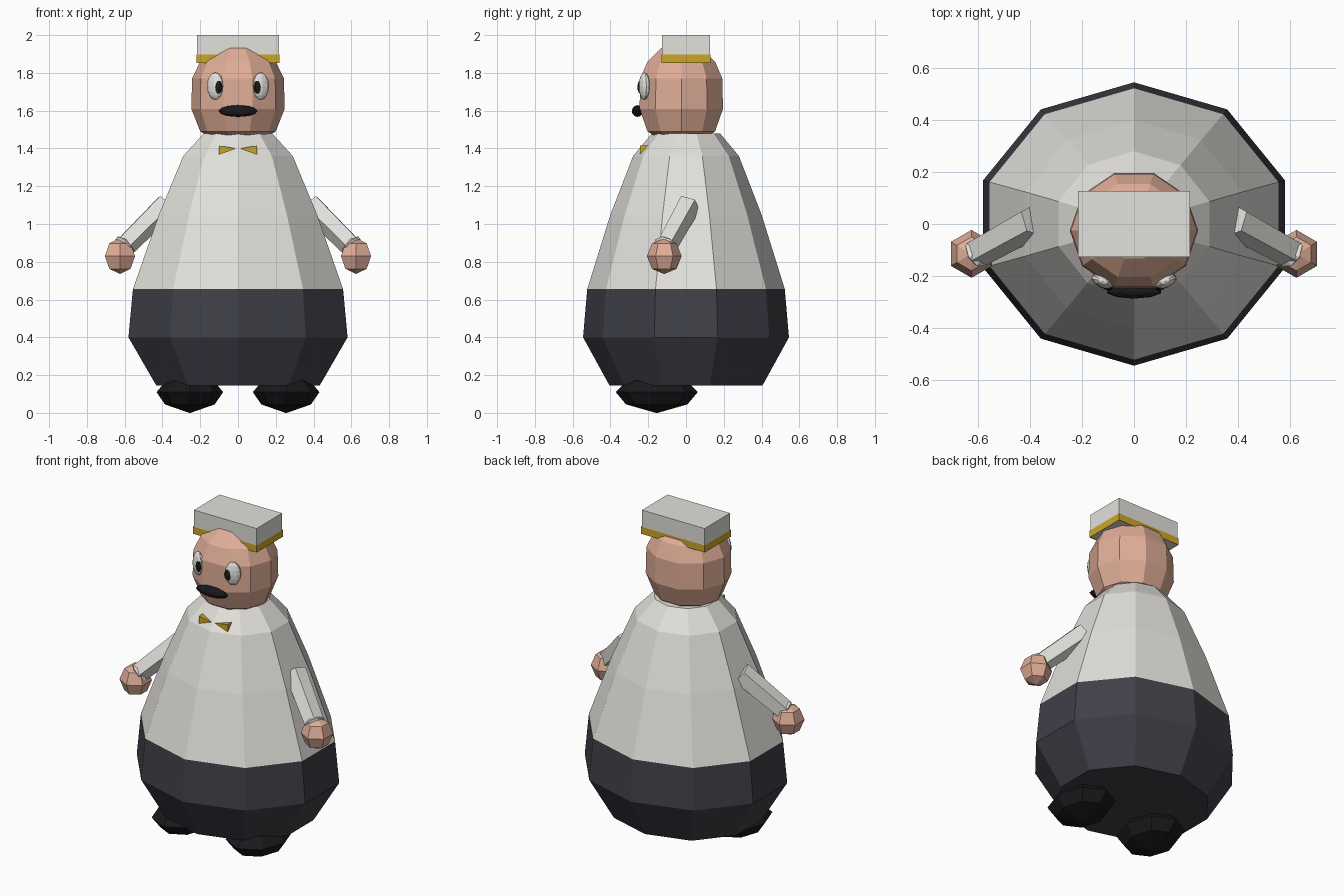
import bpy, bmesh, math
from mathutils import Matrix, Vector

if "Cube" in bpy.data.objects:
    bpy.data.objects.remove(bpy.data.objects["Cube"])


def material(name, rgb):
    m = bpy.data.materials.new(name)
    m.diffuse_color = (*rgb, 1)
    m.use_nodes = True
    m.node_tree.nodes["Principled BSDF"].inputs["Base Color"].default_value = m.diffuse_color
    return m


WHITE = material("off_white", (0.76, 0.75, 0.71))
NAVY = material("dark_navy", (0.05, 0.05, 0.065))
BLACK = material("black", (0.01, 0.01, 0.012))
SKIN = material("skin", (0.74, 0.42, 0.31))
GOLD = material("gold", (0.60, 0.38, 0.02))


def finish(name, bm, mat):
    bmesh.ops.recalc_face_normals(bm, faces=bm.faces)
    me = bpy.data.meshes.new(name)
    bm.to_mesh(me)
    bm.free()
    me.materials.append(mat)
    ob = bpy.data.objects.new(name, me)
    bpy.context.collection.objects.link(ob)
    return ob


def lathe(name, profile, mat, sides, centre=(0, 0), start=0.0, caps=(True, True)):
    """Stack elliptical rings given as (rx, ry, z)."""
    bm = bmesh.new()
    rings = []
    for rx, ry, z in profile:
        ring = []
        for i in range(sides):
            a = start + 2 * math.pi * i / sides
            ring.append(bm.verts.new((centre[0] + rx * math.cos(a), centre[1] + ry * math.sin(a), z)))
        rings.append(ring)
    for lo, hi in zip(rings, rings[1:]):
        for i in range(sides):
            j = (i + 1) % sides
            bm.faces.new((lo[i], lo[j], hi[j], hi[i]))
    for ring, cap in ((rings[0], caps[0]), (rings[-1], caps[1])):
        if cap:
            bm.faces.new(ring)
    return finish(name, bm, mat)


def ball(name, loc, radii, mat, segs, rings, yaw=0.0):
    bm = bmesh.new()
    m = Matrix.Translation(loc) @ Matrix.Rotation(yaw, 4, 'Z') @ Matrix.Diagonal((*radii, 1))
    bmesh.ops.create_uvsphere(bm, u_segments=segs, v_segments=rings, radius=1, matrix=m)
    return finish(name, bm, mat)


def box(name, lo, hi, mat, open_ends=False):
    lo, hi = Vector(lo), Vector(hi)
    bm = bmesh.new()
    m = Matrix.Translation((lo + hi) / 2) @ Matrix.Diagonal((*(hi - lo), 1))
    bmesh.ops.create_cube(bm, size=1, matrix=m)
    if open_ends:
        bm.normal_update()
        ends = [f for f in bm.faces if abs(f.normal.z) > 0.9]
        bmesh.ops.delete(bm, geom=ends, context='FACES_ONLY')
    return finish(name, bm, mat)


# Ten-sided pear-shaped body: trousers and jacket
TURN = math.pi / 2
lathe("trousers", [(0.455, 0.405, 0.145), (0.61, 0.545, 0.40), (0.585, 0.523, 0.655)],
      NAVY, 10, start=TURN, caps=(True, False))
lathe("jacket", [(0.585, 0.523, 0.655), (0.44, 0.40, 1.05), (0.305, 0.28, 1.36), (0.19, 0.18, 1.48)],
      WHITE, 10, start=TURN, caps=(False, True))

# Head
head = [(0.16, 1.467), (0.20, 1.49), (0.247, 1.61), (0.243, 1.77), (0.20, 1.86), (0.12, 1.93), (0.03, 1.965)]
lathe("head", [(r, r * 0.94, z) for r, z in head], SKIN, 10, centre=(0, -0.025))

# Flat cap with gold band
box("cap", (-0.216, -0.126, 1.856), (0.216, 0.126, 2.0), WHITE)
box("cap_band", (-0.22, -0.13, 1.853), (0.22, 0.13, 1.897), GOLD, open_ends=True)

# Moustache
ball("moustache", (0, -0.257, 1.598), (0.11, 0.03, 0.031), BLACK, 10, 6)

# Bow tie: bar pinched in the middle
bm = bmesh.new()
cols = []
for x, z0, z1 in ((-0.1, 1.367, 1.415), (0, 1.388, 1.398), (0.1, 1.367, 1.415)):
    cols.append([bm.verts.new((x, y, z)) for y, z in ((-0.243, z0), (-0.243, z1), (-0.195, z1), (-0.195, z0))])
for a, b in zip(cols, cols[1:]):
    for i in range(4):
        j = (i + 1) % 4
        bm.faces.new((a[i], a[j], b[j], b[i]))
bm.faces.new(cols[0])
bm.faces.new(cols[-1])
finish("bow_tie", bm, GOLD)

for side, s in (("left", -1), ("right", 1)):
    # Eyes
    ball(side + "_eye", (s * 0.12, -0.22, 1.73), (0.047, 0.026, 0.072), WHITE, 10, 8, s * 0.4)
    ball(side + "_pupil", (s * 0.104, -0.242, 1.725), (0.024, 0.013, 0.036), BLACK, 8, 6, s * 0.4)

    # Sleeve: five-sided tube from shoulder to wrist
    a, b = Vector((s * 0.385, 0.012, 1.10)), Vector((s * 0.60, -0.107, 0.885))
    rot = (b - a).to_track_quat('Z', 'Y').to_matrix().to_4x4()
    bm = bmesh.new()
    bmesh.ops.create_cone(bm, cap_ends=True, segments=5, radius1=0.067, radius2=0.06, depth=(b - a).length,
                          matrix=Matrix.Translation((a + b) / 2) @ rot @ Matrix.Rotation(s * 0.3, 4, 'Z'))
    finish(side + "_sleeve", bm, WHITE)

    # Cuff: thin ring at the wrist
    bm = bmesh.new()
    n, k = 8, 4
    m = Matrix.Translation(b) @ rot
    grid = []
    for i in range(n):
        t = 2 * math.pi * i / n
        ring = []
        for j in range(k):
            u = 2 * math.pi * j / k
            r = 0.05 + 0.014 * math.cos(u)
            ring.append(bm.verts.new(m @ Vector((r * math.cos(t), r * math.sin(t), 0.014 * math.sin(u)))))
        grid.append(ring)
    for i in range(n):
        for j in range(k):
            p, q, w = grid[i], grid[(i + 1) % n], (j + 1) % k
            bm.faces.new((p[j], q[j], q[w], p[w]))
    finish(side + "_cuff", bm, WHITE)

    # Hand
    ball(side + "_hand", (s * 0.625, -0.115, 0.83), (0.092, 0.092, 0.095), SKIN, 6, 4)

    # Shoe
    shoe = [(0.02, 0.0), (0.75, 0.045), (1.0, 0.11), (0.72, 0.17), (0.05, 0.195)]
    lathe(side + "_shoe", [(0.176 * r, 0.217 * r, z) for r, z in shoe], BLACK, 8, centre=(s * 0.255, -0.155))
